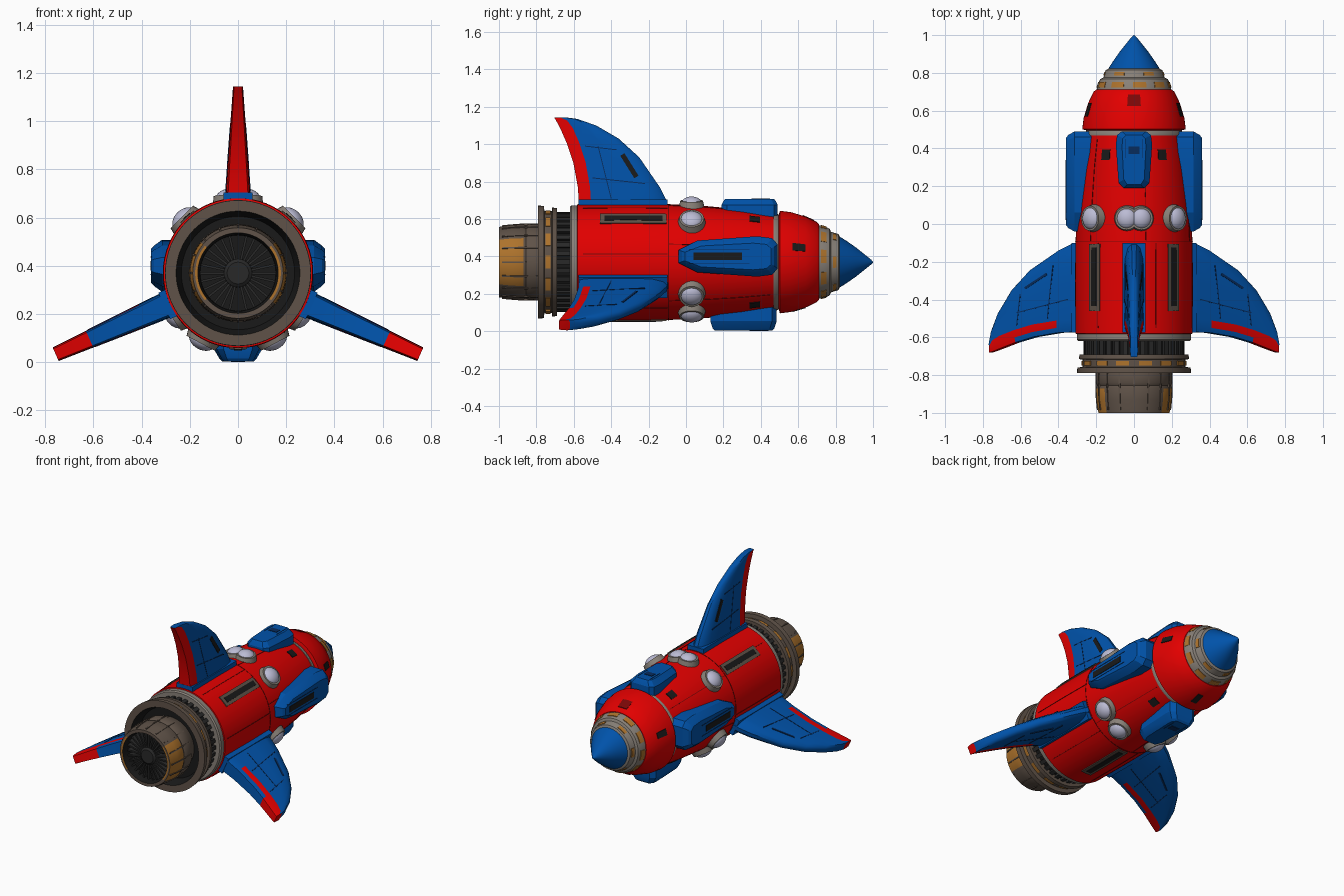
import bpy, bmesh, math
from mathutils import Vector, Matrix

if "Cube" in bpy.data.objects:
    bpy.data.objects.remove(bpy.data.objects["Cube"])

CZ = 0.37                      # height of the long axis
D = math.radians


def material(name, c):
    m = bpy.data.materials.new(name)
    m.diffuse_color = (*c, 1)
    m.use_nodes = True
    m.node_tree.nodes["Principled BSDF"].inputs["Base Color"].default_value = m.diffuse_color
    return m


RED = material("red paint", (0.76, 0.0, 0.0))
BLUE = material("blue paint", (0.0, 0.085, 0.40))
BROWN = material("brown metal", (0.115, 0.085, 0.065))
GREY = material("light grey metal", (0.25, 0.22, 0.19))
ORANGE = material("orange metal", (0.42, 0.17, 0.025))
DARK = material("black recess", (0.010, 0.010, 0.010))
CHAR = material("charcoal", (0.022, 0.022, 0.022))
LENS = material("pale lens", (0.50, 0.50, 0.66))
SEAM = material("dark red seam", (0.20, 0.002, 0.002))
NAVY = material("dark blue seam", (0.002, 0.025, 0.11))


def P(a, r, y, t=0.0):
    """Point at angle a round the axis, radius r, length y, sideways t."""
    c, s = math.cos(a), math.sin(a)
    return Vector((r * c - t * s, y, CZ + r * s + t * c))


def finish(name, bm, mats, angle=35):
    bmesh.ops.recalc_face_normals(bm, faces=bm.faces)
    me = bpy.data.meshes.new(name)
    bm.to_mesh(me)
    bm.free()
    ob = bpy.data.objects.new(name, me)
    bpy.context.collection.objects.link(ob)
    for m in mats:
        me.materials.append(m)
    bpy.ops.object.select_all(action='DESELECT')
    ob.select_set(True)
    bpy.context.view_layer.objects.active = ob
    bpy.ops.object.shade_smooth_by_angle(angle=D(angle))
    return ob


def skin(bm, rings):
    """Join equal rings of points into a capped solid."""
    vs = [[bm.verts.new(p) for p in ring] for ring in rings]
    n = len(vs[0])
    faces = []
    for a, b in zip(vs, vs[1:]):
        faces.append([bm.faces.new((a[i], a[(i + 1) % n], b[(i + 1) % n], b[i])) for i in range(n)])
    faces.append([bm.faces.new(vs[0]), bm.faces.new(vs[-1])])
    return faces


def lathe(name, prof, mats, rule=None, seg=64):
    bm = bmesh.new()
    rows = skin(bm, [[P(2 * math.pi * i / seg, r, y) for i in range(seg)] for y, r in prof])
    if rule:
        for f in sum(rows, []):
            c = f.calc_center_median()
            f.material_index = rule(c.y, math.hypot(c.x, c.z - CZ), math.atan2(c.z - CZ, c.x))
    return finish(name, bm, mats)


def interp(prof):
    def f(y):
        for (y0, r0), (y1, r1) in zip(prof, prof[1:]):
            if y0 <= y <= y1:
                return r0 + (r1 - r0) * (y - y0) / max(y1 - y0, 1e-6)
        return prof[-1][1]
    return f


def patches(name, items, rf, lift, mat):
    """Thin plates (angle, y0, y1, half width) that follow a round surface."""
    bm = bmesh.new()
    for a, y0, y1, hw in items:
        da = hw / rf((y0 + y1) / 2)
        n = max(1, round(da / 0.06))
        m = max(1, round((y1 - y0) / 0.05))
        rings = []
        for j in range(m + 1):
            y = y0 + (y1 - y0) * j / m
            r = rf(y)
            angs = [a - da + 2 * da * i / n for i in range(n + 1)]
            rings.append([P(q, r + lift, y) for q in angs] + [P(q, r - 0.015, y) for q in reversed(angs)])
        skin(bm, rings)
    return finish(name, bm, [mat])


def box(bm, a, r0, r1, y0, y1, t0, t1):
    skin(bm, [[P(a, r, y0, t0), P(a, r, y1, t0), P(a, r, y1, t1), P(a, r, y0, t1)] for r in (r0, r1)])


def around(n, y0, y1, hw, start=0):
    return [(D(start + 360 * i / n), y0, y1, hw) for i in range(n)]


# Hull
HULL = [(-0.585, 0.29), (-0.58, 0.31), (-0.3, 0.312), (-0.1, 0.31), (0.1, 0.300),
        (0.3, 0.282), (0.42, 0.266), (0.475, 0.257)]
HEAD = [(0.495, 0.25), (0.502, 0.274), (0.56, 0.267), (0.64, 0.243), (0.70, 0.214), (0.712, 0.20)]
COLLAR = [(0.70, 0.198), (0.74, 0.192), (0.768, 0.178), (0.775, 0.162), (0.815, 0.15), (0.825, 0.13)]
hull, head, collar = interp(HULL), interp(HEAD), interp(COLLAR)
lathe("hull", HULL, [RED])
lathe("neck_ring", [(0.465, 0.245), (0.468, 0.262), (0.48, 0.262), (0.50, 0.25)], [GREY])
lathe("head_shell", HEAD, [RED])
lathe("nose_collar", COLLAR, [GREY])
lathe("nose_cone", [(0.815, 0.13), (0.822, 0.136), (0.86, 0.112), (0.91, 0.077), (0.96, 0.037),
                    (0.99, 0.013), (1.0, 0.002)], [BLUE])
patches("collar_plates", around(10, 0.722, 0.752, 0.036, 9) + around(6, 0.785, 0.805, 0.03), collar, 0.004, ORANGE)

# Hull seams, windows and slots
patches("hull_seams", around(1, -0.096, -0.092, math.pi * 0.3099, 90)
        + around(6, -0.55, -0.1, 0.002, 8) + around(6, -0.09, 0.45, 0.002, 18), hull, 0.002, SEAM)
slots = [D(48), D(132), D(270)]
patches("slot_frames", [(a, -0.46, -0.105, 0.037) for a in slots], hull, 0.006, BROWN)
patches("slot_openings", [(a, -0.435, -0.125, 0.017) for a in slots], hull, 0.009, DARK)
patches("hull_windows", [(D(a), 0.34, 0.395, 0.025) for a in (57, 123, -57, -123)], hull, 0.004, DARK)
patches("head_windows", [(D(a), 0.57, 0.64, 0.020) for a in (18, 162, 270)], head, 0.004, DARK)
patches("head_hatch", [(D(90), 0.625, 0.685, 0.034)], head, 0.004, SEAM)

# Engine
lathe("hull_end_ring", [(-0.62, 0.25), (-0.62, 0.295), (-0.612, 0.303), (-0.578, 0.303)], [GREY])
lathe("engine_core", [(-0.71, 0.25), (-0.60, 0.25)], [DARK])
patches("engine_coils", around(36, -0.70, -0.62, 0.012), lambda y: 0.255, 0.013, CHAR)
lathe("engine_flange", [(-0.69, 0.22), (-0.69, 0.288), (-0.715, 0.292), (-0.718, 0.272), (-0.757, 0.272),
                        (-0.76, 0.300), (-0.79, 0.302), (-0.79, 0.257), (-0.72, 0.235), (-0.72, 0.17)],
      [BROWN, DARK], lambda y, r, a: int(r < 0.25))
patches("flange_lights", around(14, -0.75, -0.725, 0.035), lambda y: 0.272, 0.006, ORANGE)


def nozzle_rule(y, r, a):
    if r < 0.164:
        return 2
    side = abs(math.sin(a)) < 0.62
    return int(side and (-0.999 < y < -0.865 or (y < -0.999 and r < 0.176)))


lathe("nozzle", [(-0.71, 0.17), (-0.78, 0.20), (-0.84, 0.203), (-0.855, 0.195), (-0.87, 0.201), (-0.93, 0.199),
                 (-1.0, 0.188), (-1.0, 0.178), (-1.0, 0.167), (-0.95, 0.158), (-0.93, 0.157)],
      [BROWN, ORANGE, DARK], nozzle_rule)
patches("nozzle_ribs", around(16, -0.985, -0.79, 0.004), lambda y: 0.2 if y > -0.9 else 0.2 + (y + 0.9) * 0.1,
        0.005, BROWN)
bm = bmesh.new()
for i in range(28):
    box(bm, 2 * math.pi * i / 28, 0.05, 0.157, -0.965, -0.93, -0.005, 0.005)
finish("fan_blades", bm, [CHAR])
lathe("fan_hub", [(-0.92, 0.06), (-0.965, 0.058), (-0.975, 0.045)], [CHAR])

# Fins: paired (y, radius) points on the leading and trailing edges
LEAD = [(-0.09, 0.27), (-0.105, 0.33), (-0.14, 0.40), (-0.25, 0.56), (-0.36, 0.66), (-0.48, 0.73),
        (-0.58, 0.765), (-0.645, 0.774)]
TRAIL = [(-0.57, 0.27), (-0.573, 0.32), (-0.578, 0.40), (-0.602, 0.53), (-0.635, 0.63), (-0.67, 0.71),
         (-0.69, 0.748), (-0.705, 0.774)]


def fin(name, deg, k):
    a, top, bm = D(deg), deg == 90, bmesh.new()
    tip, back = (0.021, 0) if top else (0.031, 0.025)

    def half(r):
        return 0.055 - (0.055 - tip) * (r - 0.3) / 0.47
    rings = []
    for v, ((ly, lr), (ty, tr)) in enumerate(zip(LEAD, TRAIL)):
        chord = math.hypot(ly - ty, lr - tr)
        w = min(0.065 / chord, 0.5)
        us = [0, (1 - w) * 0.05, (1 - w) * 0.2, (1 - w) * 0.5, 1 - w, 1 - w * 0.4, 1]
        ths = [0.25, 0.62, 0.92, 1, 0.97, 0.92, 0.78]
        pts = [(ly + (ty - ly) * u + back * (v / 7) ** 2, lr + (tr - lr) * u, th) for u, th in zip(us, ths)]
        rings.append([P(a, r * k, y, half(r) * h) for y, r, h in pts]
                     + [P(a, r * k, y, -half(r) * h) for y, r, h in reversed(pts)])
    rows = skin(bm, rings)
    for v, row in enumerate(rows[:-1]):
        for i, f in enumerate(row):
            rear, strip = 4 <= i <= 8, i in (4, 8)
            if (top and rear and v >= 1) or (not top and ((strip and v >= 2) or (rear and v >= 4))):
                f.material_index = 1
    rows[-1][1].material_index = int(not top)
    finish(name, bm, [BLUE, RED])
    # root fairing
    bm = bmesh.new()
    box(bm, a, 0.28, 0.335, -0.575, -0.10, -0.06, 0.06)
    finish(name + "_root", bm, [BLUE])

    # slot and panel lines, set through both faces
    def bar(bm, r0, y0, r1, y1, w):
        d = Vector((y1 - y0, r1 - r0)).normalized() * w
        skin(bm, [[P(a, (r - d.x * s) * k, y + d.y * s, q * (half(r) + 0.001))
                   for s, q in ((-1, -1), (1, -1), (1, 1), (-1, 1))] for r, y in ((r0, y0), (r1, y1))])
    bm = bmesh.new()
    bar(bm, 0.575, -0.34, 0.455, -0.265, 0.013 if top else 0.006)
    finish(name + "_slot", bm, [DARK if top else NAVY])
    bm = bmesh.new()
    bar(bm, 0.42, -0.22, 0.45, -0.50, 0.0025)
    bar(bm, 0.60, -0.37, 0.62, -0.54, 0.0025)
    bar(bm, 0.34, -0.40, 0.62, -0.47, 0.0025)
    finish(name + "_panel_lines", bm, [NAVY])


fin("top_fin", 90, 1.0)
fin("right_fin", -24, 1.07)
fin("left_fin", 204, 1.07)


# Pods: half outline of (y, half width), extruded outward and chamfered
def pod(name, deg, out, r_mid, r_top, off, slot, slot_mat):
    a, bm = D(deg), bmesh.new()
    loop = out + [(y, -w) for y, w in reversed(out)]
    yc = (out[0][0] + out[-1][0]) / 2
    rings = []
    for r, s, sy in ((0.2, 1, 1), (r_mid, 1, 1), (r_top - 0.012, 0.78, 0.93), (r_top, 0.66, 0.87)):
        rings.append([P(a, r, yc + (y - yc) * sy, w * s + off) for y, w in loop])
    skin(bm, rings)
    finish(name, bm, [BLUE], 20)
    bm = bmesh.new()
    y0, y1, w = slot
    box(bm, a, r_top - 0.03, r_top + 0.003, y0, y1, off - w, off + w)
    finish(name + "_slot", bm, [slot_mat])
    bm = bmesh.new()
    for s in (-1, 1):
        box(bm, a, r_top - 0.03, r_top + 0.002, y0 - 0.02, y1 + 0.04, off + s * (w + 0.014), off + s * (w + 0.018))
    finish(name + "_lines", bm, [NAVY])


SIDE = [(-0.04, 0.035), (0.06, 0.085), (0.38, 0.108), (0.46, 0.098), (0.49, 0.065)]
pod("right_pod", 0, SIDE, 0.315, 0.36, 0.03, (0.04, 0.30, 0.020), DARK)
pod("left_pod", 180, SIDE, 0.315, 0.36, -0.03, (0.04, 0.30, 0.020), DARK)
pod("top_pod", 90, [(0.19, 0.055), (0.22, 0.082), (0.42, 0.096), (0.47, 0.09), (0.49, 0.065)],
    0.305, 0.338, 0, (0.37, 0.41, 0.03), NAVY)
pod("bottom_pod", 270, [(0.13, 0.06), (0.18, 0.088), (0.42, 0.10), (0.46, 0.095), (0.485, 0.065)],
    0.315, 0.366, 0, (0.36, 0.40, 0.03), NAVY)

# Domed lamps in a ring round the hull
rims, lenses = bmesh.new(), bmesh.new()
for deg, s in ((45, 1), (135, 1), (83, 0.92), (97, 0.92), (-34, 1), (214, 1), (-62, 1), (242, 1)):
    a = D(deg)
    er, et = Vector((math.cos(a), 0, math.sin(a))), Vector((math.sin(a), 0, -math.cos(a)))
    rot = Matrix((et, (0, 1, 0), er)).transposed().to_4x4()
    bmesh.ops.create_cone(rims, cap_ends=True, segments=28, radius1=0.082 * s, radius2=0.066 * s, depth=0.06,
                          matrix=Matrix.Translation(P(a, 0.30, 0.03)) @ rot)
    bmesh.ops.create_uvsphere(lenses, u_segments=24, v_segments=14, radius=0.06 * s,
                              matrix=Matrix.Translation(P(a, 0.312, 0.03)) @ rot)
finish("lamp_rims", rims, [GREY])
ob = finish("lamp_lenses", lenses, [LENS], 60)
# flatten each lens so it only bulges slightly past its rim
for v in ob.data.vertices:
    r = math.hypot(v.co.x, v.co.z - CZ)
    if r > 0.325:
        f = (0.325 + (r - 0.325) * 0.65) / r
        v.co.x, v.co.z = v.co.x * f, CZ + (v.co.z - CZ) * f
